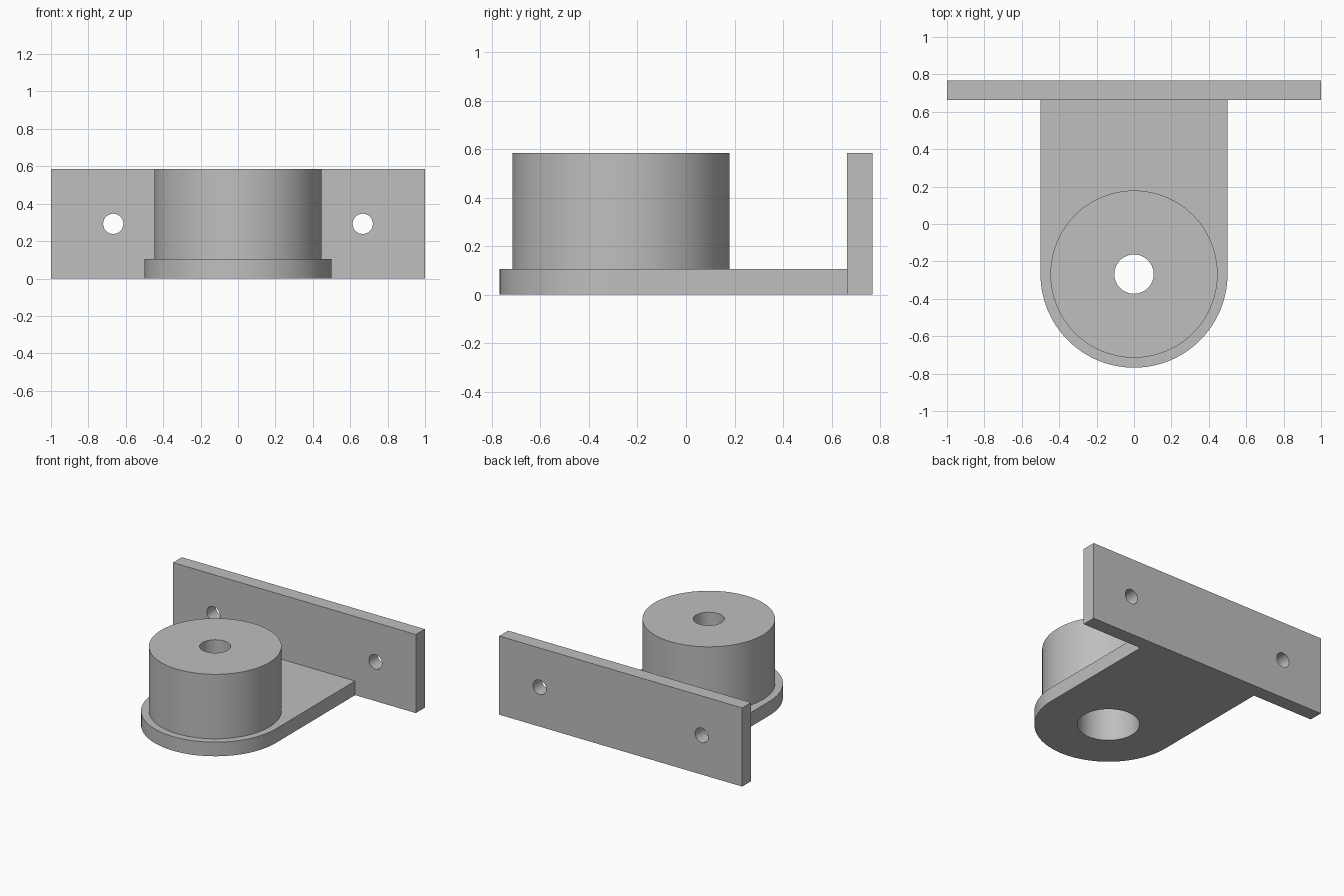
import bpy
import bmesh
import math

cube = bpy.data.objects.get("Cube")
if cube:
    bpy.data.objects.remove(cube, do_unlink=True)

HEIGHT, THICK = 0.585, 0.105
BACK, ROUND_Y = 0.768, -0.268
PLATE_R, BOSS_R, BORE_R, POCKET_R = 0.5, 0.447, 0.105, 0.21
POCKET_TOP = 0.42
SCREW_X, SCREW_R = 0.667, 0.054

grey = bpy.data.materials.new("plain grey")
grey.use_nodes = True
GREY = (0.52, 0.52, 0.52, 1)
grey.diffuse_color = GREY
grey.node_tree.nodes["Principled BSDF"].inputs["Base Color"].default_value = GREY


def prism(name, outline, z0, z1):
    """Extrude a flat outline between two heights."""
    bm = bmesh.new()
    face = bm.faces.new([bm.verts.new((x, y, z0)) for x, y in outline])
    grown = bmesh.ops.extrude_face_region(bm, geom=[face])["geom"]
    verts = [v for v in grown if isinstance(v, bmesh.types.BMVert)]
    bmesh.ops.translate(bm, verts=verts, vec=(0, 0, z1 - z0))
    bmesh.ops.recalc_face_normals(bm, faces=bm.faces)
    mesh = bpy.data.meshes.new(name)
    bm.to_mesh(mesh)
    bm.free()
    mesh.materials.append(grey)
    obj = bpy.data.objects.new(name, mesh)
    bpy.context.collection.objects.link(obj)
    return obj


def arc(radius, start, sweep, count, y=0):
    return [(radius * math.cos(start + sweep * i / count),
             y + radius * math.sin(start + sweep * i / count)) for i in range(count)]


def circle(radius, y=0):
    return arc(radius, 0, math.tau, 96, y)


def cut(obj, cutter):
    """Cut a hole, then discard the cutter."""
    cutter.hide_render = True
    mod = obj.modifiers.new("hole", "BOOLEAN")
    mod.operation, mod.solver, mod.object = "DIFFERENCE", "EXACT", cutter
    bpy.ops.object.select_all(action="DESELECT")
    bpy.context.view_layer.objects.active = obj
    obj.select_set(True)
    bpy.ops.object.modifier_apply(modifier=mod.name)
    bpy.data.objects.remove(cutter, do_unlink=True)


# Base plate with a rounded front end
front = BACK - THICK
outline = arc(PLATE_R, math.pi, math.pi, 64, ROUND_Y)
outline += [(PLATE_R, ROUND_Y), (PLATE_R, front), (-PLATE_R, front)]
base_plate = prism("base_plate", outline, 0, THICK)
cut(base_plate, prism("pocket_cutter", circle(POCKET_R, ROUND_Y), -0.1, THICK + 0.1))

# Round boss, with a narrow bore above a wide pocket
boss = prism("boss", circle(BOSS_R, ROUND_Y), THICK, HEIGHT)
cut(boss, prism("pocket_cutter", circle(POCKET_R, ROUND_Y), 0, POCKET_TOP))
cut(boss, prism("bore_cutter", circle(BORE_R, ROUND_Y), 0, HEIGHT + 0.1))

# Upright mounting plate with two screw holes
corners = [(-1, front), (1, front), (1, BACK), (-1, BACK)]
back_plate = prism("back_plate", corners, 0, HEIGHT)
for side in (-1, 1):
    screw = prism("screw_cutter", circle(SCREW_R), -0.2, 0.2)
    screw.rotation_euler.x = math.pi / 2
    screw.location = (side * SCREW_X, BACK - THICK / 2, HEIGHT / 2)
    cut(back_plate, screw)

# Smooth the round walls, keep the rims sharp
for part in (base_plate, boss, back_plate):
    bpy.ops.object.select_all(action="DESELECT")
    bpy.context.view_layer.objects.active = part
    part.select_set(True)
    bpy.ops.object.shade_smooth_by_angle(angle=math.radians(30))
